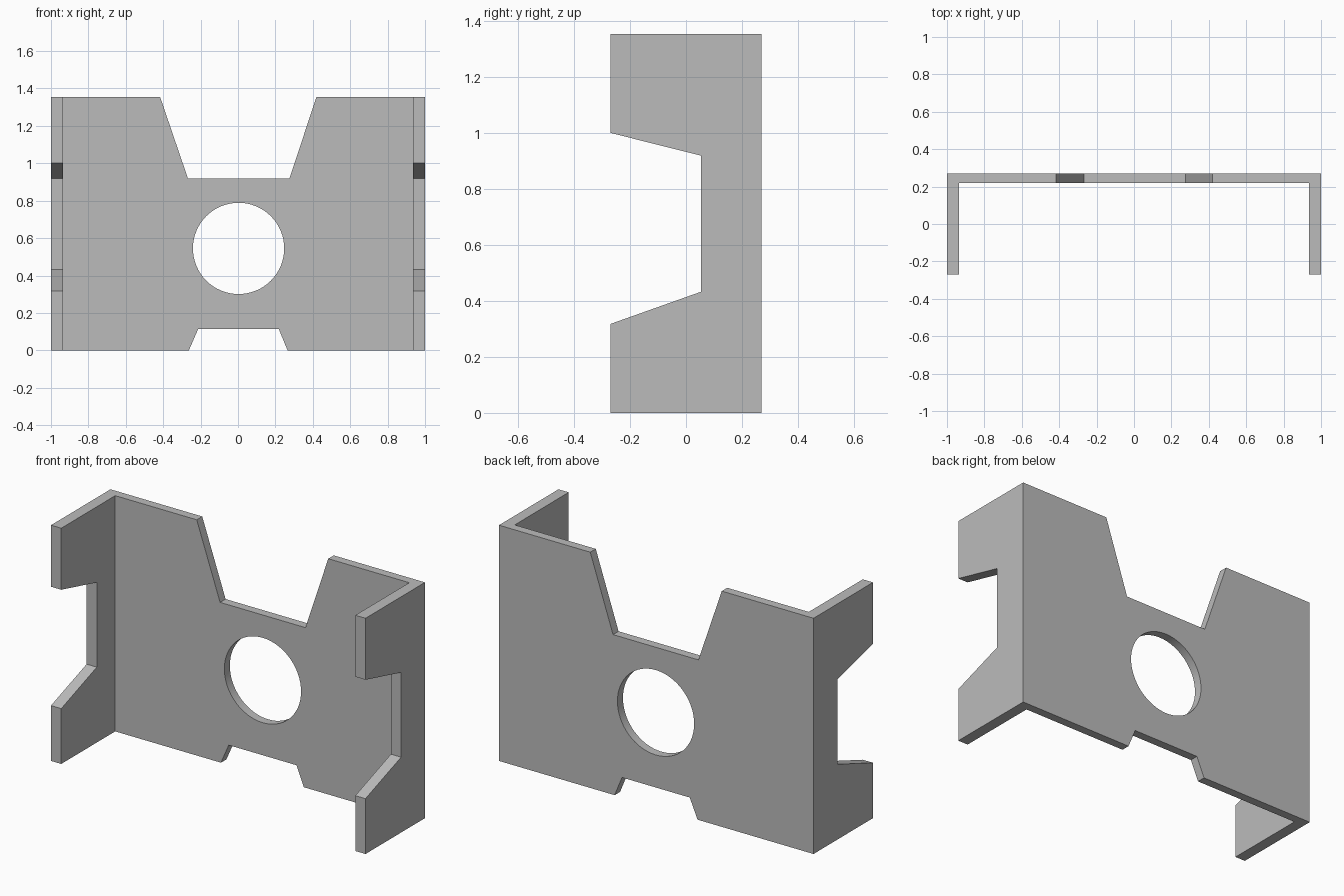
import bpy, bmesh, math
from mathutils import Vector

if "Cube" in bpy.data.objects:
    bpy.data.objects.remove(bpy.data.objects["Cube"], do_unlink=True)

grey = bpy.data.materials.new("plain_grey")
grey.use_nodes = True
colour = (0.5, 0.5, 0.5, 1)
grey.diffuse_color = colour
grey.node_tree.nodes["Principled BSDF"].inputs["Base Color"].default_value = colour


def prism(name, points, axis, start, end):
    """Extrude a flat profile along the given axis (0 = x, 1 = y, 2 = z)."""
    bm = bmesh.new()
    verts = []
    for p in points:
        co = list(p)
        co.insert(axis, start)
        verts.append(bm.verts.new(co))
    face = bm.faces.new(verts)
    new = bmesh.ops.extrude_face_region(bm, geom=[face])["geom"]
    move = Vector((0, 0, 0))
    move[axis] = end - start
    bmesh.ops.translate(bm, vec=move, verts=[v for v in new if isinstance(v, bmesh.types.BMVert)])
    bmesh.ops.recalc_face_normals(bm, faces=bm.faces)
    mesh = bpy.data.meshes.new(name)
    bm.to_mesh(mesh)
    bm.free()
    mesh.materials.append(grey)
    obj = bpy.data.objects.new(name, mesh)
    bpy.context.collection.objects.link(obj)
    return obj


# Folded channel: back plate with two side flanges
half = [(0.935, 0.22), (0.935, -0.27), (1, -0.27), (1, 0.27)]
channel = half + [(-x, y) for x, y in reversed(half)]
bracket = prism("bracket", channel, 2, 0, 1.355)

# Cut-outs: top notch, bottom notch, round hole, flange notches
circle = [(0.003 + 0.244 * math.cos(a), 0.545 + 0.244 * math.sin(a))
          for a in (math.tau * i / 64 for i in range(64))]
top = [(-0.466, 1.5), (-0.268, 0.92), (0.275, 0.92), (0.468, 1.5)]
bottom = [(-0.306, -0.1), (-0.213, 0.114), (0.218, 0.114), (0.306, -0.1)]
flange = [(-0.4, 1.034), (0.053, 0.92), (0.053, 0.433), (-0.4, 0.272)]
cutters = [
    prism("top_notch_cutter", top, 1, 0.1, 0.4),
    prism("bottom_notch_cutter", bottom, 1, 0.1, 0.4),
    prism("hole_cutter", circle, 1, 0.1, 0.4),
    prism("flange_notch_cutter", flange, 0, -1.2, 1.2),
]
for cutter in cutters:
    cutter.hide_render = True
    mod = bracket.modifiers.new(cutter.name, "BOOLEAN")
    mod.operation = "DIFFERENCE"
    mod.solver = "EXACT"
    mod.object = cutter

# Apply the cuts and drop the cutters
bpy.context.view_layer.update()
graph = bpy.context.evaluated_depsgraph_get()
cut_mesh = bpy.data.meshes.new_from_object(bracket.evaluated_get(graph))
bracket.modifiers.clear()
bracket.data = cut_mesh
for cutter in cutters:
    bpy.data.objects.remove(cutter, do_unlink=True)

# Smooth hole wall, sharp folds
bpy.ops.object.select_all(action="DESELECT")
bracket.select_set(True)
bpy.context.view_layer.objects.active = bracket
bpy.ops.object.shade_smooth_by_angle(angle=math.radians(30))
